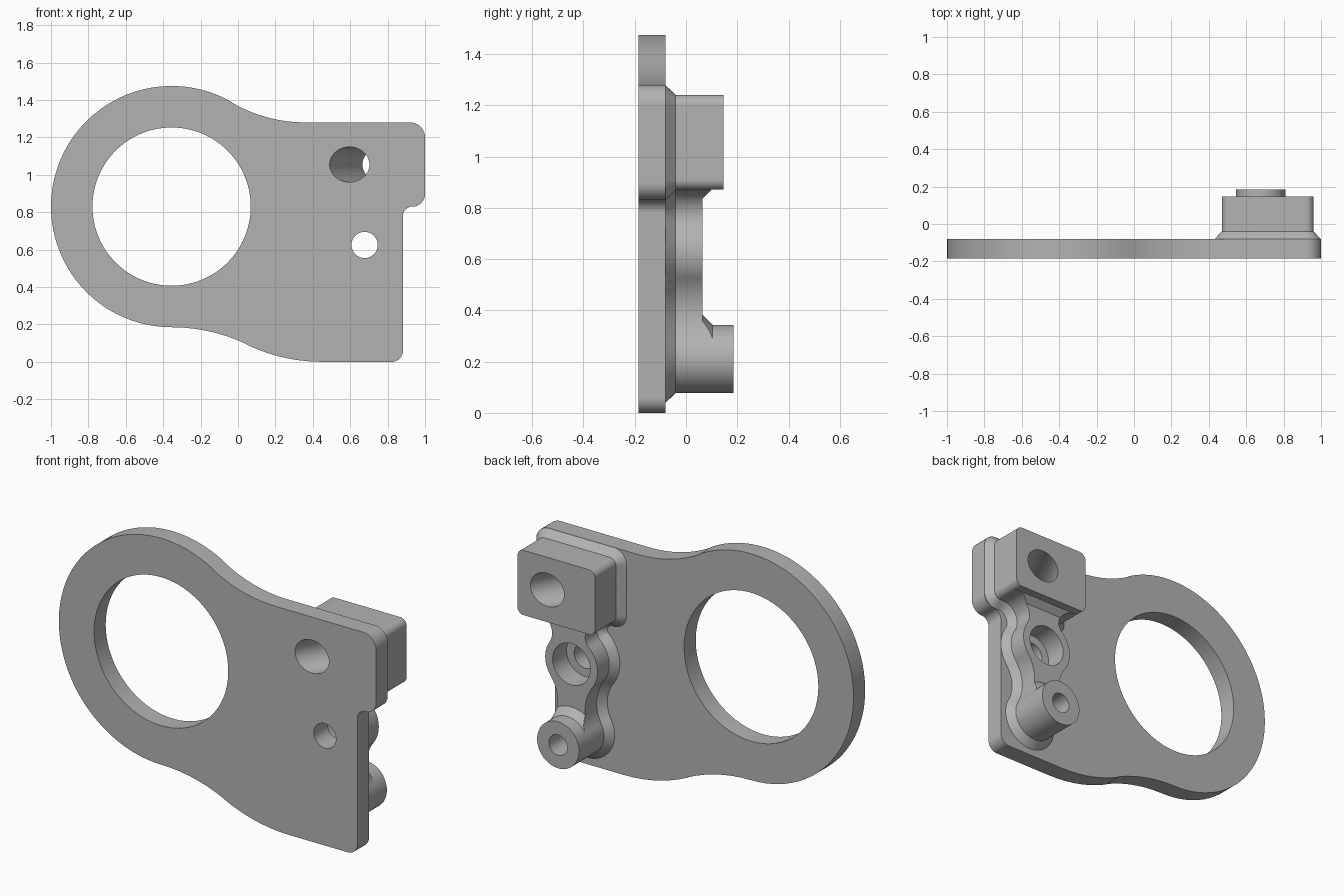
import bpy, bmesh, math
from mathutils import Vector

if "Cube" in bpy.data.objects:
    bpy.data.objects.remove(bpy.data.objects["Cube"])

CX = 0.677            # centre line of the boss
PLATE_F, PLATE_B = -0.185, -0.08


def arcs(specs):
    """Chain of arcs (cx, cz, radius, start, end in degrees) as x-z points."""
    pts = []
    for cx, cz, r, a, b in specs:
        n = max(2, math.ceil(abs(b - a) / 4))
        for i in range(n + 1):
            t = math.radians(a + (b - a) * i / n)
            p = (cx + r * math.cos(t), cz + r * math.sin(t))
            if not pts or math.dist(p, pts[-1]) > 1e-4:
                pts.append(p)
    if math.dist(pts[0], pts[-1]) < 1e-4:
        pts.pop()
    return pts


def loft(name, rings):
    """Solid through rings of equally many 3D points, capped at both ends."""
    bm = bmesh.new()
    vs = [[bm.verts.new(p) for p in ring] for ring in rings]
    n = len(vs[0])
    for a, b in zip(vs, vs[1:]):
        for i in range(n):
            j = (i + 1) % n
            bm.faces.new((a[i], a[j], b[j], b[i]))
    bm.faces.new(vs[0][::-1])
    bm.faces.new(vs[-1])
    bmesh.ops.recalc_face_normals(bm, faces=bm.faces)
    me = bpy.data.meshes.new(name)
    bm.to_mesh(me)
    bm.free()
    ob = bpy.data.objects.new(name, me)
    bpy.context.collection.objects.link(ob)
    return ob


def at_y(pts, y):
    return [(x, y, z) for x, z in pts]


def turned(name, x, z, steps, segs=64, lean=0.0):
    """Round solid along y from (y, radius) steps; lean shifts x per unit y."""
    k = math.hypot(1, lean)
    return loft(name, [[(x + lean * y + r * k * math.cos(t), y, z + r * math.sin(t))
                        for t in (2 * math.pi * i / segs for i in range(segs))]
                       for y, r in steps])


def boolean(ob, other, op):
    m = ob.modifiers.new(op.lower(), 'BOOLEAN')
    m.operation, m.object, m.solver = op, other, 'EXACT'
    bpy.context.view_layer.objects.active = ob
    bpy.ops.object.modifier_apply(modifier=m.name)
    bpy.data.objects.remove(other, do_unlink=True)


# Plate outline: ring, flowing into a tab with a notch on its right edge
plate_pts = arcs([
    (0.92, 1.20, 0.08, 0, 90),
    (0.36, 2.062, 0.782, 270, 239.7),
    (-0.355, 0.83, 0.645, 59.7, 270),
    (-0.355, -0.748, 0.933, 90, 64.3),
    (0.45, 0.933, 0.933, 244.3, 270),
    (0.822, 0.06, 0.06, 270, 360),
    (0.932, 0.78, 0.05, 180, 90),
    (0.932, 0.898, 0.068, 270, 360)])
plate = loft("bracket_plate", [at_y(plate_pts, PLATE_F), at_y(plate_pts, PLATE_B)])


# Boss outline: square block, round waist and round foot joined by fillets
def boss(o):
    return arcs([
        (0.92, 1.20, 0.04 + o, 0, 90),
        (0.51, 1.20, 0.04 + o, 90, 180),
        (0.51, 0.91, 0.04 + o, 180, 270),
        (0.520, 0.80, 0.07 - o, 90, -48.1),
        (CX, 0.625, 0.165 + o, 131.9, 216.9),
        (CX - 0.317, 0.387, 0.231 - o, 36.9, -29.2),
        (CX, 0.21, 0.132 + o, 150.8, 389.2),
        (CX + 0.317, 0.387, 0.231 - o, 209.2, 143.1),
        (CX, 0.625, 0.165 + o, -36.9, 33.1),
        (0.899, 0.77, 0.10 - o, 213.1, 90),
        (0.92, 0.91, 0.04 + o, 270, 360)])


tower = loft("boss", [at_y(boss(0.039), -0.09), at_y(boss(0.039), PLATE_B),
                      at_y(boss(0), -0.04), at_y(boss(0), 0.185)])

# Trim the boss to its stepped height, leaving the post and its conical collar
profile = [(0.065, 0.836), (0.10, 0.871), (0.147, 0.871), (0.147, 1.4),
           (0.3, 1.4), (0.3, -0.1), (0.065, -0.1)]
trim = loft("trim", [[(x, y, z) for y, z in profile] for x in (0.2, 1.2)])
post = turned("post", CX, 0.21, [(0.0, 0.172), (0.065, 0.172), (0.104, 0.133), (0.4, 0.133)])
boolean(trim, post, 'DIFFERENCE')
boolean(tower, trim, 'DIFFERENCE')
boolean(plate, tower, 'UNION')

# Bores: ring opening, leaning block hole, counterbored hole, blind post hole
for cutter in (
        turned("ring_bore", -0.355, 0.83, [(-0.3, 0.423), (0.1, 0.423)], 128),
        turned("leaning_bore", 0.694, 1.055, [(-0.3, 0.094), (0.3, 0.094)], lean=0.53),
        turned("bolt_bore", CX, 0.625, [(-0.3, 0.07), (-0.06, 0.07), (-0.06, 0.118), (0.2, 0.118)]),
        turned("post_bore", CX, 0.21, [(-0.06, 0.058), (0.3, 0.058)])):
    boolean(plate, cutter, 'DIFFERENCE')

# Finish: one grey, smooth curves with sharp edges
grey = bpy.data.materials.new("grey")
grey.diffuse_color = (0.45, 0.45, 0.45, 1)
grey.use_nodes = True
grey.node_tree.nodes["Principled BSDF"].inputs["Base Color"].default_value = grey.diffuse_color
plate.data.materials.clear()
plate.data.materials.append(grey)
for p in plate.data.polygons:
    p.material_index = 0
plate.name = "bracket"
bpy.ops.object.select_all(action='DESELECT')
plate.select_set(True)
bpy.context.view_layer.objects.active = plate
bpy.ops.object.shade_smooth_by_angle(angle=math.radians(25))
